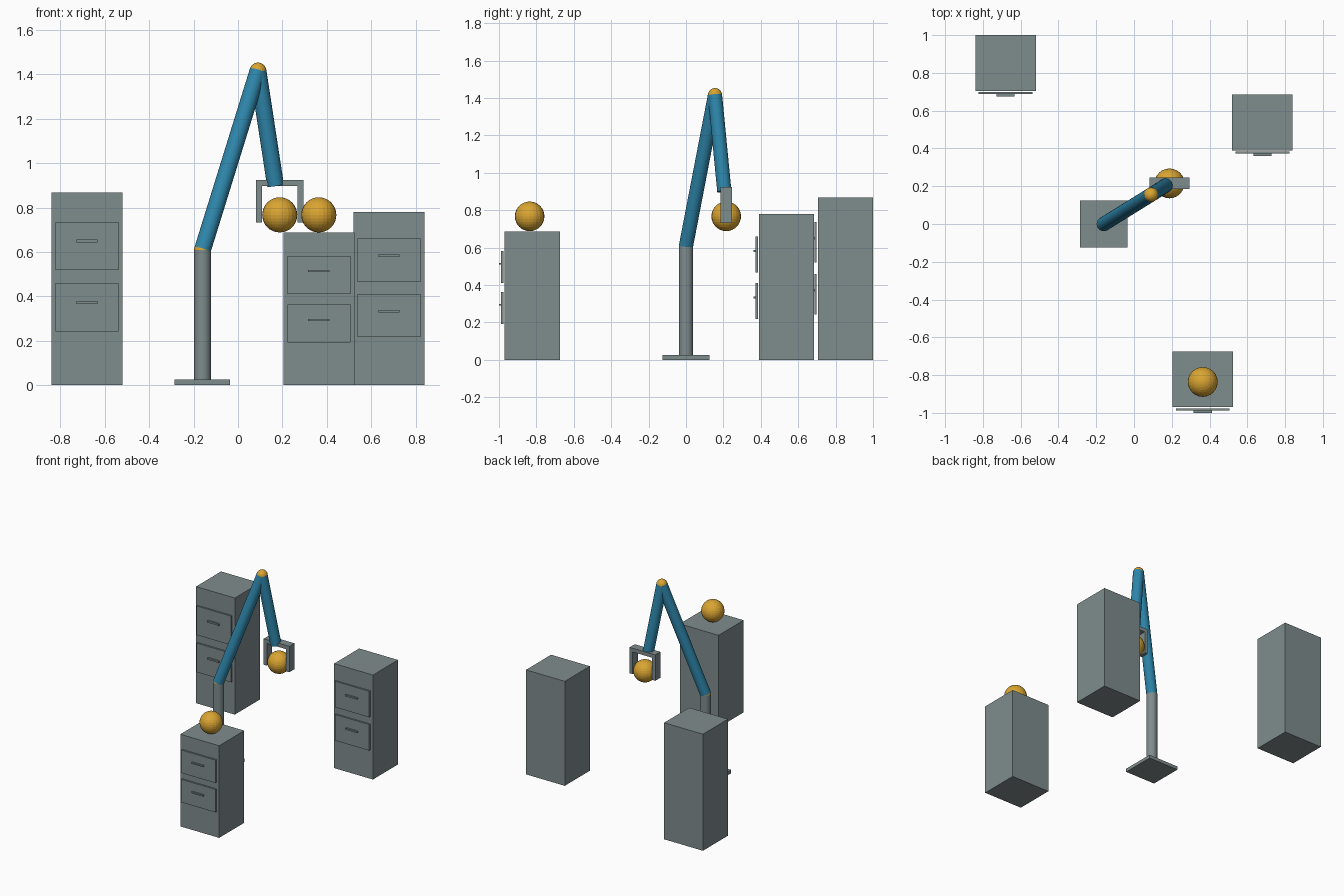
import bpy
import math
from mathutils import Vector

if "Cube" in bpy.data.objects:
    bpy.data.objects.remove(bpy.data.objects["Cube"])


def material(name, rgb):
    m = bpy.data.materials.new(name)
    lin = [(c / 255 / 12.92) if c < 11 else ((c / 255 + 0.055) / 1.055) ** 2.4 for c in rgb]
    m.diffuse_color = (*lin, 1)
    m.use_nodes = True
    m.node_tree.nodes["Principled BSDF"].inputs["Base Color"].default_value = m.diffuse_color
    return m


GREY = material("grey metal", (127, 140, 141))
BLUE = material("blue paint", (46, 134, 171))
GOLD = material("gold", (218, 165, 50))


def finish(name, mat, smooth=False):
    ob = bpy.context.object
    ob.name = name
    ob.data.materials.append(mat)
    if smooth:
        bpy.ops.object.shade_smooth_by_angle(angle=math.radians(30))
    return ob


def box(name, x0, x1, y0, y1, z0, z1, mat=GREY):
    bpy.ops.mesh.primitive_cube_add(
        size=1, location=((x0 + x1) / 2, (y0 + y1) / 2, (z0 + z1) / 2))
    bpy.context.object.scale = (x1 - x0, y1 - y0, z1 - z0)
    bpy.ops.object.transform_apply(location=False, rotation=False, scale=True)
    return finish(name, mat)


def rod(name, a, b, radius, mat):
    a, b = Vector(a), Vector(b)
    d = b - a
    bpy.ops.mesh.primitive_cylinder_add(
        vertices=24, radius=radius, depth=d.length, location=(a + b) / 2,
        rotation=d.to_track_quat('Z', 'Y').to_euler())
    return finish(name, mat, True)


def ball(name, centre, radius):
    bpy.ops.mesh.primitive_uv_sphere_add(
        segments=24, ring_count=16, radius=radius, location=centre)
    return finish(name, GOLD)


# Filing cabinets: body, two drawer fronts and their handles
def cabinet(name, cx, front, h):
    box(name + "_body", cx - 0.16, cx + 0.16, front, front + 0.295, 0, h)
    for label, dz, hz in (("upper", 0.7225, 0.7475), ("lower", 0.404, 0.4285)):
        box(f"{name}_{label}_drawer", cx - 0.142, cx + 0.142,
            front - 0.018, front - 0.006, h * (dz - 0.1245), h * (dz + 0.1245))
        box(f"{name}_{label}_handle", cx - 0.048, cx + 0.048,
            front - 0.03, front - 0.018, h * (hz - 0.007), h * (hz + 0.007))


cabinet("left_cabinet", -0.68, 0.705, 0.869)
cabinet("right_cabinet", 0.68, 0.39, 0.779)
cabinet("front_cabinet", 0.364, -0.97, 0.687)

# Arm: base, column, two links and ball joints
R = 0.038
shoulder, elbow, wrist = (-0.16, 0, 0.609), (0.09, 0.155, 1.415), (0.169, 0.205, 0.9)
box("arm_base", -0.285, -0.035, -0.125, 0.125, 0, 0.025)
rod("column", (-0.16, 0, 0.02), shoulder, R, GREY)
rod("upper_arm", shoulder, elbow, R, BLUE)
rod("forearm", elbow, wrist, R, BLUE)
ball("shoulder_joint", shoulder, R)
ball("elbow_joint", elbow, R)

# Gripper: cross bar and two fingers
gx, gy = 0.188, 0.215
box("gripper_bar", gx - 0.106, gx + 0.106, gy - 0.03, gy + 0.03, 0.897, 0.925)
for label, s in (("left", -1), ("right", 1)):
    c = gx + s * 0.093
    box(label + "_finger", c - 0.013, c + 0.013, gy - 0.03, gy + 0.03, 0.732, 0.897)

# Held ball and ball resting on the front cabinet
ball("held_ball", (gx, gy, 0.767), 0.079)
ball("resting_ball", (0.364, -0.836, 0.767), 0.079)
